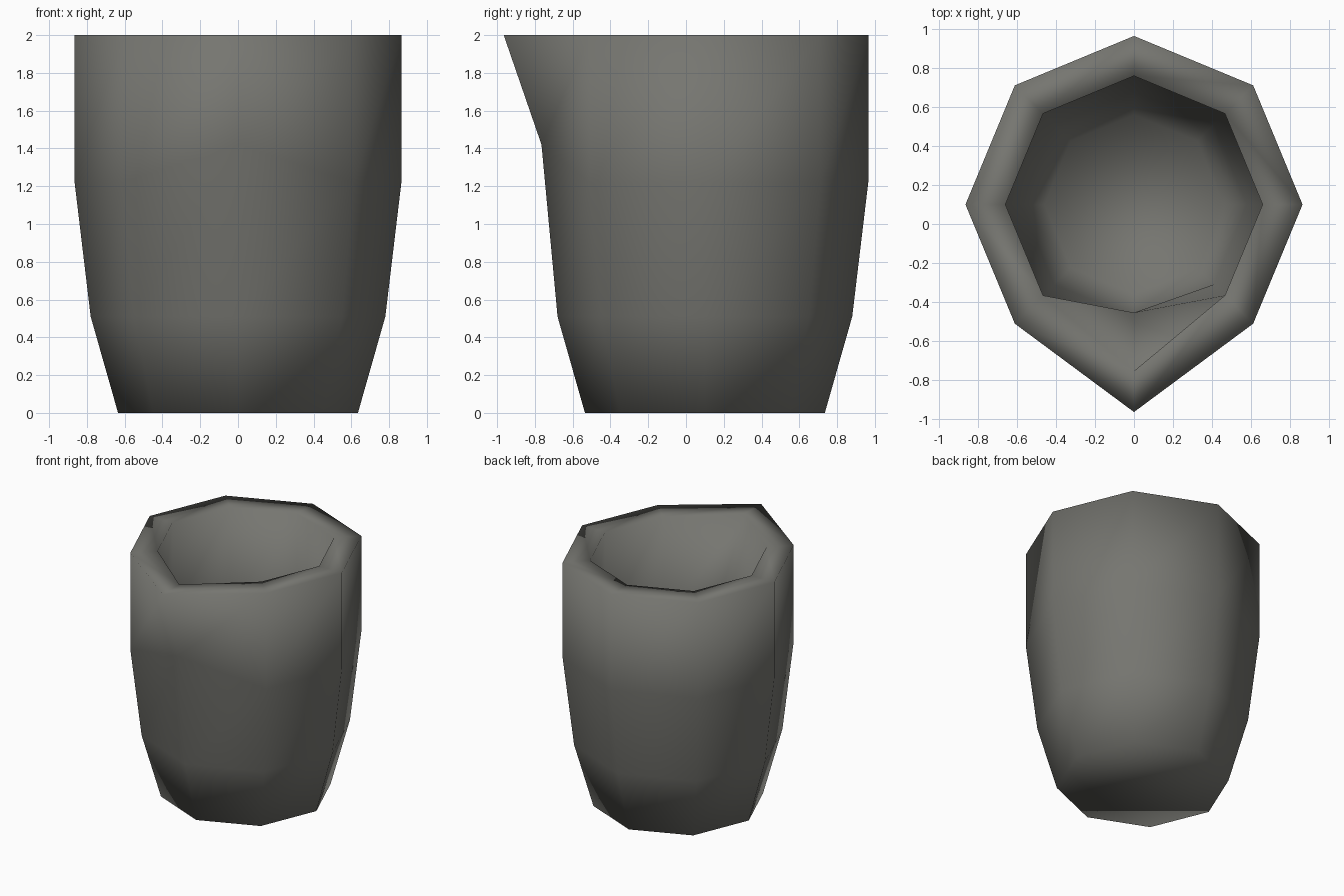
import bpy, bmesh, math

if "Cube" in bpy.data.objects:
    bpy.data.objects.remove(bpy.data.objects["Cube"])

# One flat grey for the whole cup
mat = bpy.data.materials.new("dark_grey_stone")
mat.diffuse_color = (0.18, 0.18, 0.163, 1.0)
mat.use_nodes = True
mat.node_tree.nodes["Principled BSDF"].inputs["Base Color"].default_value = mat.diffuse_color

SIDES = 8
CY = 0.10  # the body axis sits behind centre because of the spout

# Profile running up the outside, over the rim and down the inside:
# (radius, z, spout y, spout z) - the spout column replaces the front vertex
PROFILE = [
    (0.635, 0.00, -0.535, 0.00),
    (0.780, 0.51, -0.680, 0.51),
    (0.865, 1.22, -0.765, 1.42),
    (0.865, 2.00, -0.965, 2.00),
    (0.660, 2.00, -0.755, 2.00),
    (0.660, 1.24, -0.455, 1.49),
    (0.580, 0.55, -0.480, 0.55),
    (0.460, 0.20, -0.360, 0.20),
]

bm = bmesh.new()


def ring(r, z, spout_y, spout_z):
    verts = [bm.verts.new((0, spout_y, spout_z))]
    for i in range(1, SIDES):
        a = -math.pi / 2 + i * 2 * math.pi / SIDES
        verts.append(bm.verts.new((r * math.cos(a), CY + r * math.sin(a), z)))
    return verts


rings = [ring(*p) for p in PROFILE]

# Walls and rim
for low, high in zip(rings, rings[1:]):
    for i in range(SIDES):
        j = (i + 1) % SIDES
        bm.faces.new((low[i], low[j], high[j], high[i]))

# Underside and inner floor
bm.faces.new(list(reversed(rings[0])))
bm.faces.new(rings[-1])

bmesh.ops.recalc_face_normals(bm, faces=bm.faces[:])
for f in bm.faces:
    f.smooth = True

mesh = bpy.data.meshes.new("spouted_cup")
bm.to_mesh(mesh)
bm.free()
mesh.materials.append(mat)
cup = bpy.data.objects.new("spouted_cup", mesh)
bpy.context.collection.objects.link(cup)
